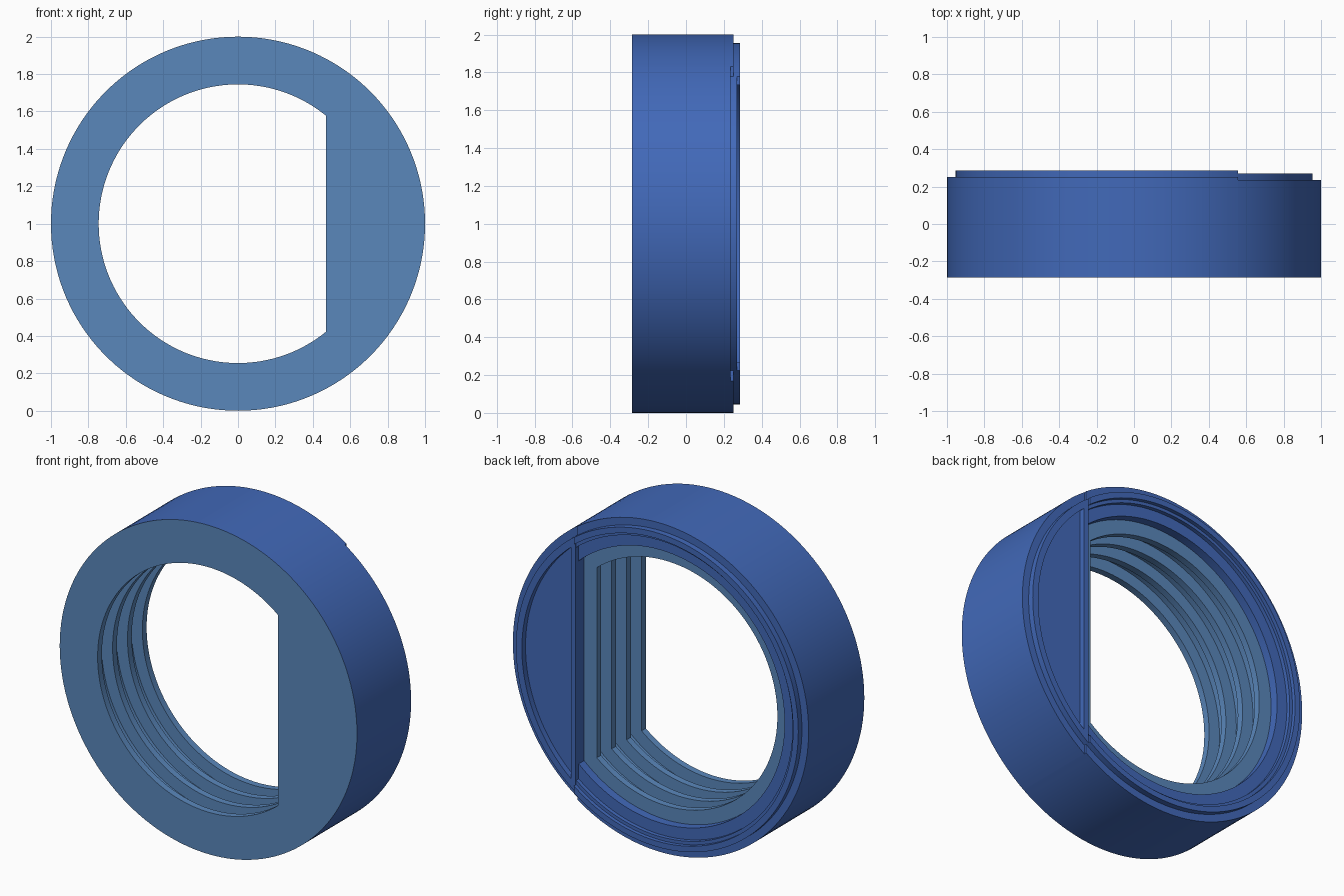
import bpy, bmesh, math

if "Cube" in bpy.data.objects:
    bpy.data.objects.remove(bpy.data.objects["Cube"])

SEG = 96        # arc segments
CUT = 0.555     # plane where ring body and side cap meet
FRONT = -0.285
SEAT = 0.186    # back of the rearmost baffle


def material(name, rgb):
    m = bpy.data.materials.new(name)
    m.diffuse_color = (*rgb, 1)
    m.use_nodes = True
    m.node_tree.nodes["Principled BSDF"].inputs["Base Color"].default_value = m.diffuse_color
    return m


blue = material("royal_blue", (0.054, 0.141, 0.485))
steel = material("steel_blue", (0.102, 0.242, 0.497))


def d_loop(bm, r, flat, y, side):
    """Circle cut by a vertical line: side -1 keeps the part left of it, +1 the right."""
    a = math.acos(flat / r)
    start, sweep = (a, 2 * math.pi - 2 * a) if side < 0 else (-a, 2 * a)
    angles = [start + sweep * i / SEG for i in range(SEG + 1)]
    return [bm.verts.new((r * math.cos(t), y, 1 + r * math.sin(t))) for t in angles]


def bridge(bm, a, b, arc_mat, chord_mat):
    """Join two loops; chord_mat None leaves the straight side open."""
    for i in range(SEG):
        bm.faces.new((a[i], a[i + 1], b[i + 1], b[i])).material_index = arc_mat
    if chord_mat is not None:
        bm.faces.new((a[-1], a[0], b[0], b[-1])).material_index = chord_mat


def finish(bm, name):
    bmesh.ops.recalc_face_normals(bm, faces=bm.faces)
    me = bpy.data.meshes.new(name)
    bm.to_mesh(me)
    bm.free()
    me.materials.append(blue)
    me.materials.append(steel)
    ob = bpy.data.objects.new(name, me)
    bpy.context.collection.objects.link(ob)
    bpy.ops.object.select_all(action='DESELECT')
    bpy.context.view_layer.objects.active = ob
    ob.select_set(True)
    bpy.ops.object.shade_smooth_by_angle(angle=math.radians(30))


# Ring body: outer wall, rear rim, stepped recess (radius, flat, depth)
shell = [(1, FRONT), (1, 0.23), (1, 0.25), (0.955, 0.25), (0.955, 0.285),
         (0.92, 0.285), (0.92, 0.262), (0.9, 0.262), (0.9, 0.238),
         (0.83, 0.238), (0.83, 0.23), (0.83, SEAT)]
profile = [(r, CUT, y) for r, y in shell]
last_blue = len(profile) - 1
# D-shaped baffles separated by deep grooves
backs = [SEAT, 0.043, -0.1, -0.244]
for i, y in enumerate(backs):
    if i:
        profile.append((0.82, CUT, y))
    profile += [(0.745, 0.47, y), (0.745, 0.47, y - 0.041)]
    if i < 3:
        profile.append((0.82, CUT, y - 0.041))

bm = bmesh.new()
loops = [d_loop(bm, *p, -1) for p in profile]
for i in range(len(loops)):
    j = (i + 1) % len(loops)
    on_cut = profile[i][1] == CUT and profile[j][1] == CUT
    mat = 0 if i < last_blue else 1
    bridge(bm, loops[i], loops[j], mat, None if on_cut else mat)
# End faces of the rim where it stands above the side cap
for end in (0, -1):
    bm.faces.new([l[end] for l in loops[1:last_blue]])
finish(bm, "ring_body")

# Side cap: solid segment with a framed, recessed rear panel
cap = [(1, CUT, FRONT), (1, CUT, SEAT), (1, CUT, 0.235), (0.955, CUT, 0.235),
       (0.955, CUT, 0.27), (0.915, 0.585, 0.27), (0.915, 0.585, 0.235)]
bm = bmesh.new()
loops = [d_loop(bm, *p, 1) for p in cap]
for i in range(len(loops) - 1):
    bridge(bm, loops[i], loops[i + 1], 0, None if i == 2 else int(i == 0))
bm.faces.new(loops[0]).material_index = 1
bm.faces.new(loops[-1]).material_index = 0
finish(bm, "side_cap")
